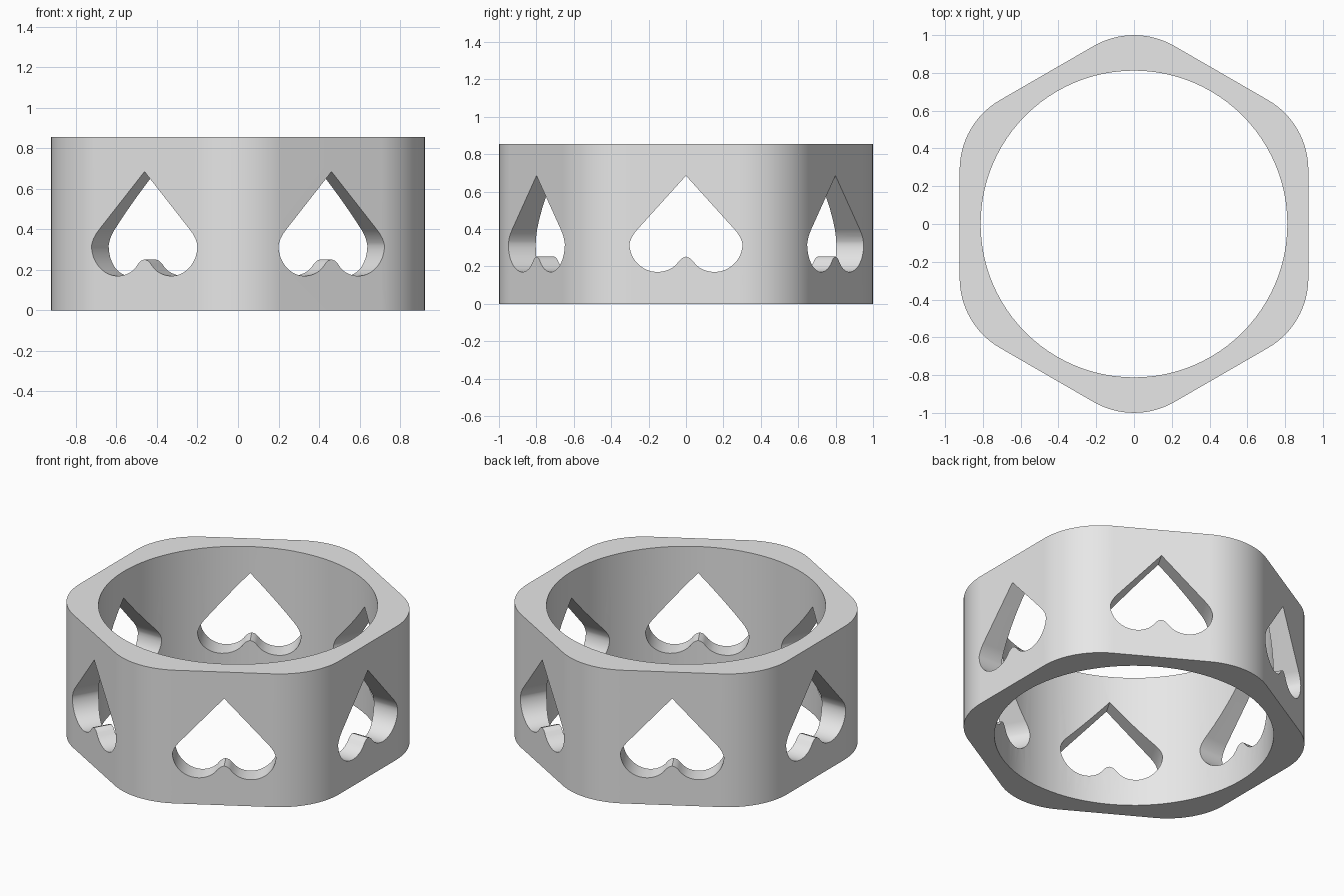
import bpy, bmesh
from math import sin, cos, tan, pi, radians, sqrt
from mathutils import Vector, Matrix

if "Cube" in bpy.data.objects:
    bpy.data.objects.remove(bpy.data.objects["Cube"])

HEIGHT = 0.855
APOTHEM = 0.923      # centre to flat side
FILLET = 0.427       # corner rounding radius
BORE = 0.812         # inner radius


def make_object(name, bm):
    bmesh.ops.recalc_face_normals(bm, faces=bm.faces)
    mesh = bpy.data.meshes.new(name)
    bm.to_mesh(mesh)
    bm.free()
    obj = bpy.data.objects.new(name, mesh)
    bpy.context.collection.objects.link(obj)
    return obj


def add_prism(bm, points, offset):
    """Closed prism from a loop of 3D points swept along offset."""
    a = [bm.verts.new(p) for p in points]
    b = [bm.verts.new(Vector(p) + offset) for p in points]
    n = len(a)
    bm.faces.new(a)
    bm.faces.new(b[::-1])
    for i in range(n):
        j = (i + 1) % n
        bm.faces.new((a[i], a[j], b[j], b[i]))


# Rounded hexagon outline with corners at front and back
outline = []
centre_dist = (APOTHEM - FILLET) / cos(pi / 6)
for k in range(6):
    mid = radians(30 + 60 * k)
    for s in range(17):
        a = mid + radians(-30 + 60 * s / 16)
        outline.append((centre_dist * cos(mid) + FILLET * cos(a),
                        centre_dist * sin(mid) + FILLET * sin(a)))

# Ring body: outer wall, bore and the two flat rims
N = 96
bore = [(BORE * cos(2 * pi * i / N), BORE * sin(2 * pi * i / N)) for i in range(N)]
bm = bmesh.new()
rims = {}
for z in (0, HEIGHT):
    edges = []
    for key, loop in (("out", outline), ("in", bore)):
        vs = [bm.verts.new((x, y, z)) for x, y in loop]
        rims[key, z] = vs
        edges += [bm.edges.new((vs[i], vs[(i + 1) % len(vs)])) for i in range(len(vs))]
    bmesh.ops.triangle_fill(bm, edges=edges, use_beauty=True, normal=(0, 0, 1))
for key in ("out", "in"):
    lo, hi = rims[key, 0], rims[key, HEIGHT]
    for i in range(len(lo)):
        j = (i + 1) % len(lo)
        bm.faces.new((lo[i], lo[j], hi[j], hi[i]))
ring = make_object("ring_body", bm)

# Upside-down heart profile, right half from tip to cleft, then mirrored
half = [(0, 0.685), (0.262, 0.395), (0.277, 0.376), (0.290, 0.355), (0.298, 0.335)]
for s in range(17):
    a = radians(0 - 123 * s / 16)
    half.append((0.152 + 0.15 * cos(a), 0.32 + 0.15 * sin(a)))
half += [(0.050, 0.212), (0.035, 0.231), (0.020, 0.245), (0, 0.252)]
heart = half + [(-x, z) for x, z in half[-2:0:-1]]

# Heart cutters, one through each flat side
bm = bmesh.new()
for k in range(6):
    rot = Matrix.Rotation(radians(60 * k), 3, 'Z')
    add_prism(bm, [rot @ Vector((0.62, y, z)) for y, z in heart],
              rot @ Vector((0.5, 0, 0)))
cutter = make_object("heart_cutter", bm)
cutter.hide_render = True

# Cut the hearts and bake the result
cut = ring.modifiers.new("heart_holes", 'BOOLEAN')
cut.operation = 'DIFFERENCE'
cut.solver = 'EXACT'
cut.object = cutter
bpy.context.view_layer.update()
baked = bpy.data.meshes.new_from_object(
    ring.evaluated_get(bpy.context.evaluated_depsgraph_get()))
ring.modifiers.clear()
ring.data = baked
bpy.data.objects.remove(cutter, do_unlink=True)

# Single grey colour
grey = bpy.data.materials.new("plain grey")
grey.diffuse_color = (0.8, 0.8, 0.8, 1)
grey.use_nodes = True
grey.node_tree.nodes["Principled BSDF"].inputs["Base Color"].default_value = grey.diffuse_color
ring.data.materials.clear()
ring.data.materials.append(grey)

# Smooth curved walls, crisp rims
bpy.context.view_layer.objects.active = ring
ring.select_set(True)
bpy.ops.object.shade_smooth_by_angle(angle=radians(30))
weighted = ring.modifiers.new("even_normals", 'WEIGHTED_NORMAL')
weighted.keep_sharp = True
